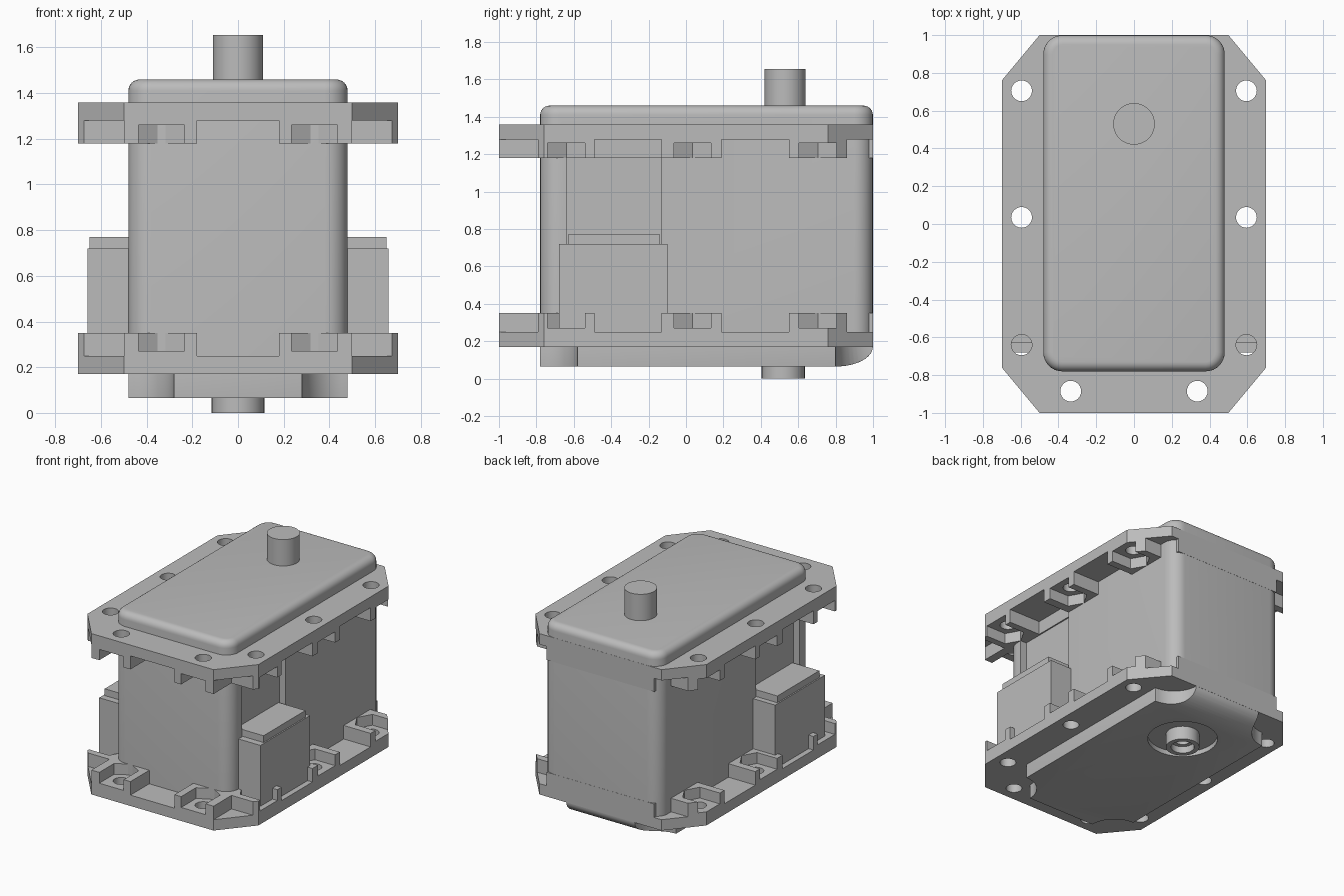
import bpy, bmesh, math
from mathutils import Matrix

cube = bpy.data.objects.get("Cube")
if cube:
    bpy.data.objects.remove(cube)

grey = bpy.data.materials.new("plain_grey")
grey.use_nodes = True
COLOUR = (0.5, 0.5, 0.5, 1)
grey.diffuse_color = COLOUR
grey.node_tree.nodes["Principled BSDF"].inputs["Base Color"].default_value = COLOUR


def finish(name, bm):
    bmesh.ops.recalc_face_normals(bm, faces=bm.faces)
    mesh = bpy.data.meshes.new(name)
    bm.to_mesh(mesh)
    bm.free()
    mesh.materials.append(grey)
    ob = bpy.data.objects.new(name, mesh)
    bpy.context.collection.objects.link(ob)
    return ob


def select(ob):
    bpy.ops.object.select_all(action='DESELECT')
    ob.select_set(True)
    bpy.context.view_layer.objects.active = ob


def prism(bm, outline, z0, z1):
    face = bm.faces.new([bm.verts.new((x, y, z0)) for x, y in outline])
    top = bmesh.ops.extrude_face_region(bm, geom=[face])["geom"]
    bmesh.ops.translate(bm, vec=(0, 0, z1 - z0),
                        verts=[v for v in top if isinstance(v, bmesh.types.BMVert)])


def box(bm, x0, x1, y0, y1, z0, z1):
    prism(bm, [(x0, y0), (x1, y0), (x1, y1), (x0, y1)], z0, z1)


def cylinder(bm, x, y, r, z0, z1, sides=32):
    prism(bm, [(x + r * math.cos(i * math.tau / sides), y + r * math.sin(i * math.tau / sides))
               for i in range(sides)], z0, z1)


def cut(ob, bm):
    cutter = finish("cutter", bm)
    cutter.hide_render = True
    mod = ob.modifiers.new("cut", 'BOOLEAN')
    mod.operation, mod.solver, mod.object = 'DIFFERENCE', 'EXACT', cutter
    select(ob)
    bpy.ops.object.modifier_apply(modifier=mod.name)
    bpy.data.objects.remove(cutter)


def smooth(ob):
    select(ob)
    bpy.ops.object.shade_smooth_by_angle(angle=math.radians(30))


# Main case: rounded upright corners and a soft top rim
bm = bmesh.new()
box(bm, -0.48, 0.48, -0.78, 0.999, 0.2, 1.46)
upright = [e for e in bm.edges if abs(e.verts[0].co.z - e.verts[1].co.z) > 1]
bmesh.ops.bevel(bm, geom=upright, offset=0.1, segments=8, profile=0.5, affect='EDGES')
rim = [e for e in bm.edges if all(v.co.z > 1.45 for v in e.verts)]
bmesh.ops.bevel(bm, geom=rim, offset=0.05, segments=6, profile=0.5, affect='EDGES')
case = finish("main_case", bm)
bm = bmesh.new()
for s in (-1, 1):
    box(bm, *sorted((s * 0.43, s * 0.6)), -0.64, -0.13, 0.22, 1.32)
cut(case, bm)
smooth(case)

# Mounting flange: chamfered plate with bosses left between the gaps
half = [(0.5, -1), (0.7, -0.76), (0.7, 0.76), (0.5, 1)]
bm = bmesh.new()
prism(bm, half + [(-x, y) for x, y in reversed(half)], 0.17, 0.35)
flange = finish("lower_flange", bm)

FLOOR, POCKET, ABOVE = 0.25, 0.27, 0.45
bm = bmesh.new()
box(bm, -0.18, 0.18, -1.1, -0.7, FLOOR, ABOVE)
for s in (-1, 1):
    for y0, y1 in ((-0.49, -0.13), (0.19, 0.55), (0.86, 1.1)):
        box(bm, *sorted((s * 0.44, s * 0.8)), y0, y1, FLOOR, ABOVE)
    box(bm, *sorted((s * 0.5, s * 0.8)), -1.1, -0.79, FLOOR, ABOVE)
cut(flange, bm)

# Nut pockets, pointed inward and open to the outer edge, each with a bolt hole
side_y = (-0.64, 0.035, 0.705)
holes = [(s * 0.595, y) for s in (-1, 1) for y in side_y] + [(-0.335, -0.885), (0.335, -0.885)]
slot = [(-0.115, 0), (-0.058, -0.1), (0.2, -0.1), (0.2, 0.1), (-0.058, 0.1)]
pockets, bolts = bmesh.new(), bmesh.new()
for x, y in holes:
    turn = -math.pi / 2 if y < -0.8 else (0 if x > 0 else math.pi)
    c, s = round(math.cos(turn)), round(math.sin(turn))
    prism(pockets, [(x + c * u - s * v, y + s * u + c * v) for u, v in slot], POCKET, ABOVE)
    cylinder(bolts, x, y, 0.055, 0.1, ABOVE, 24)
cut(flange, pockets)
cut(flange, bolts)

# Upper flange is the lower one mirrored
upper = flange.copy()
upper.data = flange.data.copy()
upper.name = "upper_flange"
upper.data.transform(Matrix.Translation((0, 0, 1.53)) @ Matrix.Scale(-1, 4, (0, 0, 1)))
upper.data.flip_normals()
bpy.context.collection.objects.link(upper)
smooth(flange)
smooth(upper)

# Side connector blocks with a stepped cap
for s, side in ((1, "left"), (-1, "right")):
    bm = bmesh.new()
    box(bm, *sorted((s * 0.42, s * 0.66)), -0.68, -0.1, 0.24, 0.72)
    # front notch of the block keeps clear of the case
    finish(side + "_connector", bm)
    bm = bmesh.new()
    box(bm, *sorted((s * 0.42, s * 0.65)), -0.63, -0.14, 0.71, 0.77)
    finish(side + "_connector_cap", bm)

# Bottom cover: rolled up at the back, scooped at the four corners
roll = [(0.8 + 0.199 * math.sin(t), 0.17 - 0.105 * math.cos(t))
        for t in [i * math.pi / 24 for i in range(13)]]
profile = [(-0.78, 0.065)] + roll + [(0.999, 0.24), (-0.78, 0.24)]
bm = bmesh.new()
prism(bm, profile, -0.48, 0.48)
bm.transform(Matrix(((0, 0, 1, 0), (1, 0, 0, 0), (0, 1, 0, 0), (0, 0, 0, 1))))
cover = finish("bottom_cover", bm)
bm = bmesh.new()
for x in (-0.48, 0.48):
    for y in (-0.78, 1.0):
        cylinder(bm, x, y, 0.2, 0, 0.3, 48)
cut(cover, bm)
bevel = cover.modifiers.new("soft_edges", 'BEVEL')
bevel.width, bevel.segments = 0.045, 5
bevel.limit_method, bevel.angle_limit = 'ANGLE', math.radians(40)
select(cover)
bpy.ops.object.modifier_apply(modifier=bevel.name)
bm = bmesh.new()
cylinder(bm, 0, 0.52, 0.24, 0, 0.1, 48)
cut(cover, bm)
smooth(cover)

# Output shaft on top
bm = bmesh.new()
cylinder(bm, 0, 0.53, 0.11, 1.4, 1.655, 48)
smooth(finish("output_shaft", bm))

# Hollow lower boss with a stepped bore
bm = bmesh.new()
cylinder(bm, 0, 0.52, 0.115, 0, 0.15, 48)
boss = finish("lower_boss", bm)
for radius, depth in ((0.08, 0.05), (0.05, 0.09)):
    bm = bmesh.new()
    cylinder(bm, 0, 0.52, radius, -0.1, depth)
    cut(boss, bm)
smooth(boss)
